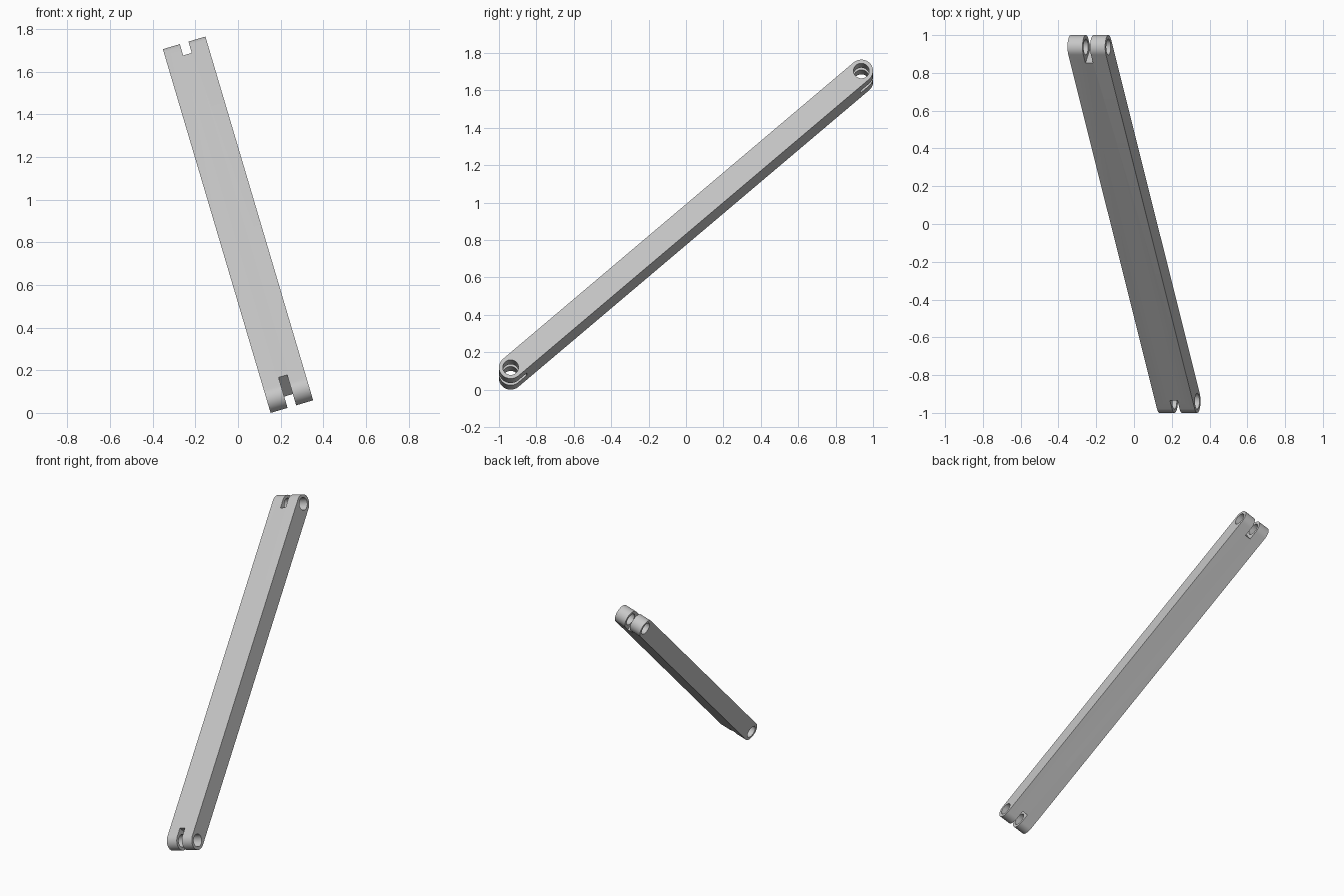
import bpy, bmesh, math
from mathutils import Matrix, Vector

if "Cube" in bpy.data.objects:
    bpy.data.objects.remove(bpy.data.objects["Cube"], do_unlink=True)

# Dimensions: x is the pin axis, y the length, z the thickness
HALF = 1.25        # centre to pin
R = 0.0625         # end rounding
HOLE = 0.042
WIDTH = 0.208
SLOT = 0.042
FLOOR = 0.06       # pin to slot floor
SEG = 48

steel = bpy.data.materials.new("light_grey_steel")
steel.use_nodes = True
grey = (0.57, 0.57, 0.57, 1)
steel.diffuse_color = grey
steel.node_tree.nodes["Principled BSDF"].inputs["Base Color"].default_value = grey


def add_object(name, bm):
    bmesh.ops.recalc_face_normals(bm, faces=bm.faces)
    mesh = bpy.data.meshes.new(name)
    bm.to_mesh(mesh)
    bm.free()
    mesh.materials.append(steel)
    obj = bpy.data.objects.new(name, mesh)
    bpy.context.collection.objects.link(obj)
    return obj


# Bar with rounded ends: stadium profile extruded along the pin axis
bm = bmesh.new()
outline = []
for side in (1, -1):
    for i in range(SEG // 2 + 1):
        a = math.pi * i / (SEG // 2)
        outline.append(bm.verts.new((-WIDTH / 2, side * (HALF + R * math.sin(a)),
                                     side * R * math.cos(a))))
face = bm.faces.new(outline)
moved = bmesh.ops.extrude_face_region(bm, geom=[face])["geom"]
bmesh.ops.translate(bm, vec=(WIDTH, 0, 0),
                    verts=[g for g in moved if isinstance(g, bmesh.types.BMVert)])
bar = add_object("link_bar", bm)

# Pin holes and fork slots at both ends
cutters = []
for side in (1, -1):
    bm = bmesh.new()
    bmesh.ops.create_cone(bm, cap_ends=True, segments=SEG, radius1=HOLE, radius2=HOLE,
                          depth=WIDTH * 2,
                          matrix=Matrix.Translation((0, side * HALF, 0))
                          @ Matrix.Rotation(math.pi / 2, 4, 'Y'))
    cutters.append(add_object("pin_hole_cutter", bm))
    bm = bmesh.new()
    depth = FLOOR + R * 2
    middle = HALF - FLOOR + depth / 2
    bmesh.ops.create_cube(bm, size=1, matrix=Matrix.Translation((0, side * middle, 0))
                          @ Matrix.Diagonal((SLOT, depth, R * 4, 1)))
    cutters.append(add_object("slot_cutter", bm))

for cutter in cutters:
    cutter.hide_render = True
    mod = bar.modifiers.new("cut", 'BOOLEAN')
    mod.operation = 'DIFFERENCE'
    mod.solver = 'EXACT'
    mod.object = cutter

# Bake the cuts and drop the cutters
graph = bpy.context.evaluated_depsgraph_get()
graph.update()
mesh = bpy.data.meshes.new_from_object(bar.evaluated_get(graph))
bar.modifiers.clear()
bar.data = mesh
for cutter in cutters:
    bpy.data.objects.remove(cutter, do_unlink=True)

# Tilt the bar and rest it on the ground
tilt = Matrix.Rotation(math.radians(-16.5), 4, 'Y') @ Matrix.Rotation(math.acos(0.75), 4, 'X')
mesh.transform(tilt)
low = min(v.co.z for v in mesh.vertices)
mesh.transform(Matrix.Translation(Vector((0, 0, -low))))

bpy.ops.object.select_all(action='DESELECT')
bar.select_set(True)
bpy.context.view_layer.objects.active = bar
bpy.ops.object.shade_smooth_by_angle(angle=math.radians(30))
